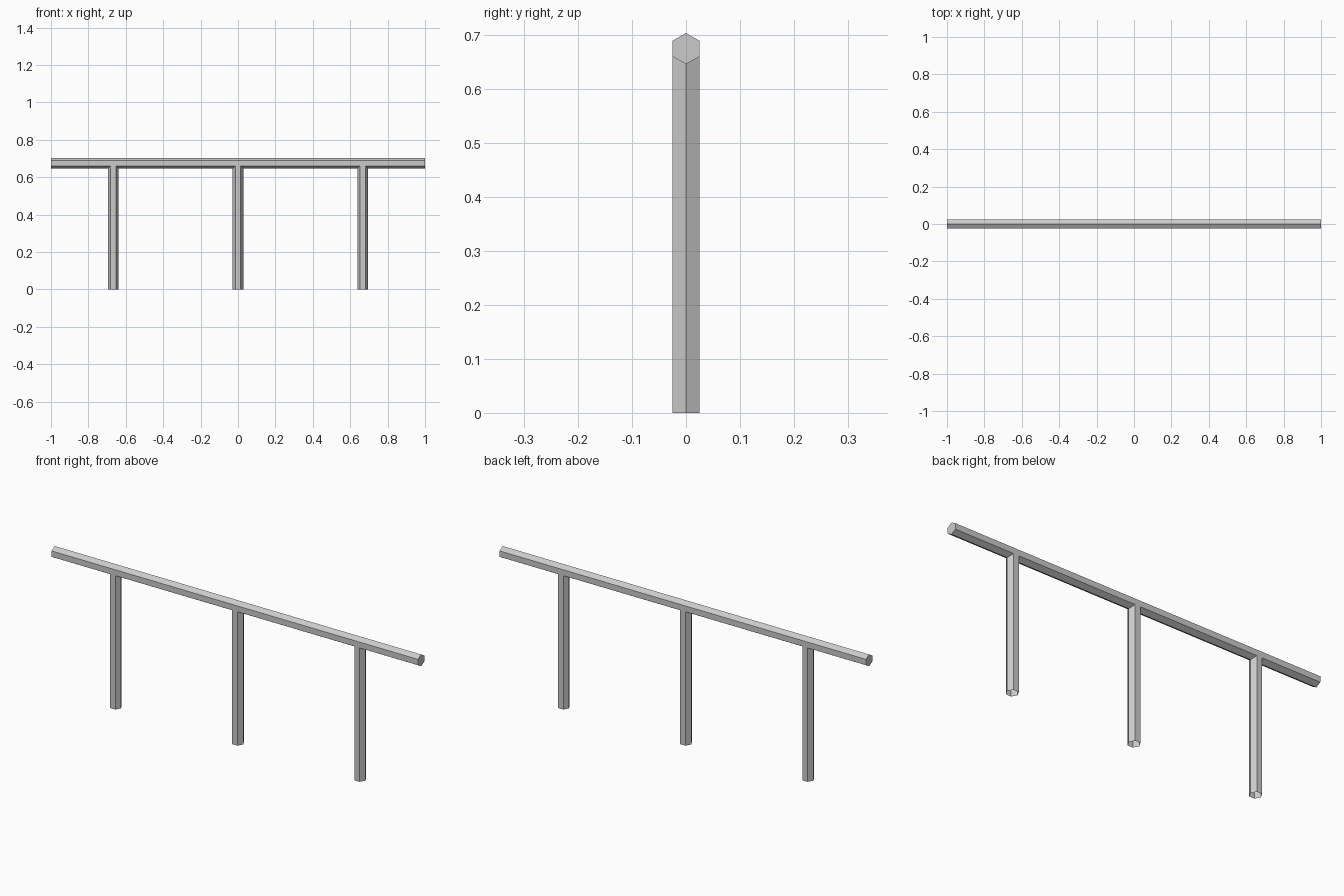
import bpy
from math import pi

if "Cube" in bpy.data.objects:
    bpy.data.objects.remove(bpy.data.objects["Cube"])

APOTHEM = 0.025
RADIUS = APOTHEM / 0.8660254


def hex_bar(name, length, location, rotation=(0, 0, 0), fill='NGON'):
    bpy.ops.mesh.primitive_cylinder_add(vertices=6, radius=RADIUS, depth=length,
                                        end_fill_type=fill, location=location,
                                        rotation=rotation)
    bpy.context.object.name = name


# Rail: hexagonal bar along x, flat faces up and down, capped ends
hex_bar("rail", 2.0, (0, 0, 0.675), (pi / 2, 0, pi / 2))

# Posts: open-ended hexagonal tubes, flat faces to front and back
for i, x in enumerate((-0.667, 0, 0.667)):
    hex_bar(f"post_{i + 1}", 0.675, (x, 0, 0.3375), (0, 0, pi / 6), 'NOTHING')
